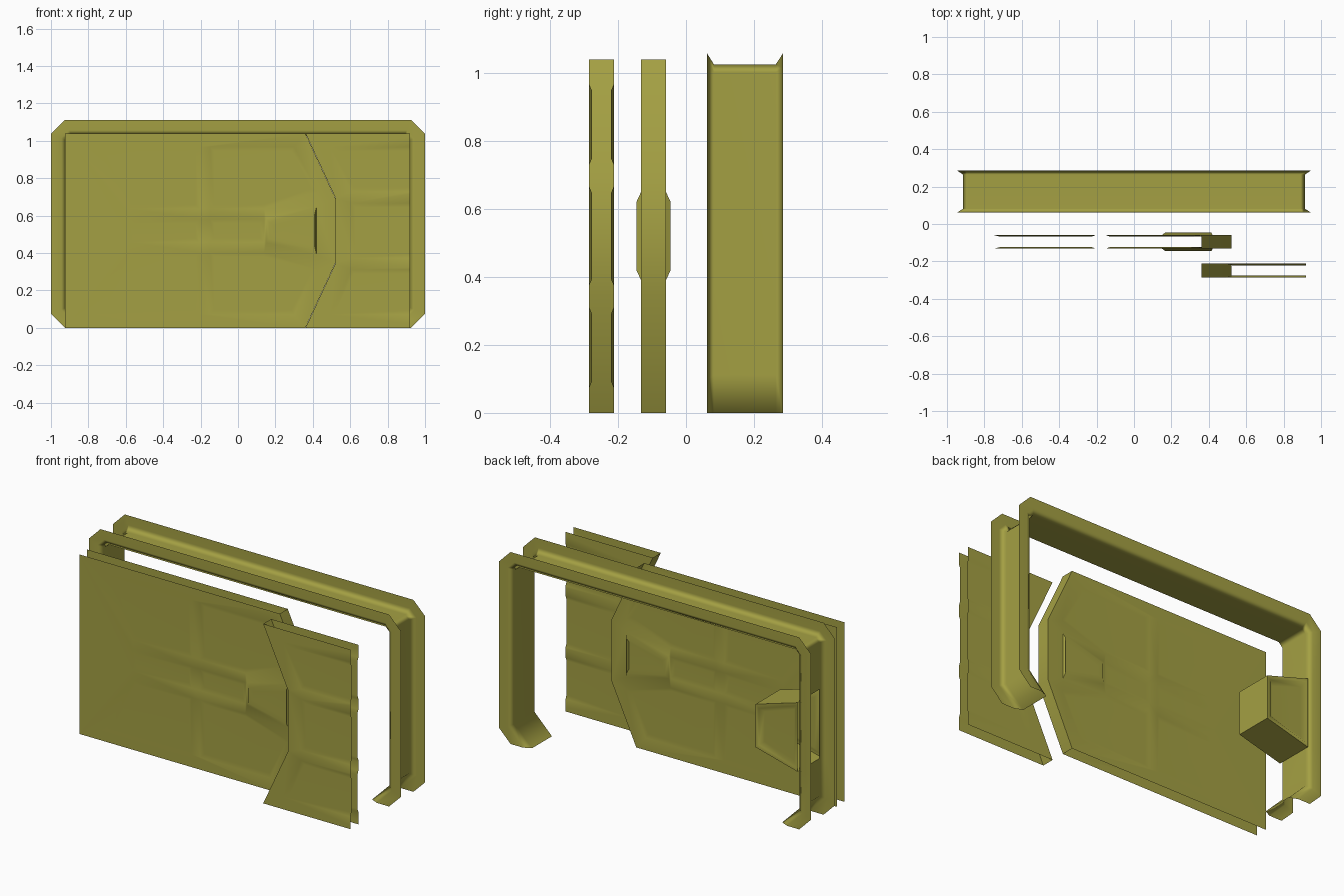
import bpy, bmesh
from math import radians
from mathutils import Vector

if "Cube" in bpy.data.objects:
    bpy.data.objects.remove(bpy.data.objects["Cube"])

MID = 0.52      # mirror height of the doors
TOP = 1.04      # door height

paint = bpy.data.materials.new("olive_paint")
paint.diffuse_color = (0.371, 0.351, 0.056, 1)
paint.use_nodes = True
paint.node_tree.nodes["Principled BSDF"].inputs["Base Color"].default_value = paint.diffuse_color


def finish(name, bm):
    me = bpy.data.meshes.new(name)
    bm.to_mesh(me)
    bm.free()
    me.materials.append(paint)
    me.shade_smooth()
    me.set_sharp_from_angle(angle=radians(62))
    ob = bpy.data.objects.new(name, me)
    bpy.context.collection.objects.link(ob)
    # keep the large faces flat, let the narrow slopes blend
    mod = ob.modifiers.new("flat_faces", "WEIGHTED_NORMAL")
    mod.weight = 80
    mod.keep_sharp = True
    return ob


def inset(poly, d):
    """Offset a counter-clockwise (x, z) polygon inwards."""
    out = []
    for i, p in enumerate(poly):
        p = Vector(p)
        e1 = (p - Vector(poly[i - 1])).normalized()
        e2 = (Vector(poly[(i + 1) % len(poly)]) - p).normalized()
        n1, n2 = Vector((-e1.y, e1.x)), Vector((-e2.y, e2.x))
        out.append(p + (n1 + n2) * d / (1 + n1.dot(n2)))
    return out


def flip_z(poly):
    return [(x, 2 * MID - z) for x, z in reversed(poly)]


def pressed_sheet(bm_all, outline, panels, y, s, clip):
    """Flat sheet facing s*y with stepped panels pressed into it."""
    bm = bmesh.new()

    def loop(poly, yy):
        return [bm.verts.new((p[0], yy, p[1])) for p in poly]

    def edges(vs):
        return [bm.edges.new((vs[i - 1], vs[i])) for i in range(len(vs))]

    boundary = edges(loop(outline, y))
    rims = []
    for poly, steps in panels:
        rims.append(loop(poly, y))
        boundary += edges(rims[-1])
    bmesh.ops.triangle_fill(bm, edges=boundary, use_beauty=True, normal=(0, s, 0))
    for (poly, steps), rim in zip(panels, rims):
        for shape, depth in steps:      # shape: inset distance or explicit polygon
            pts = shape if isinstance(shape, list) else inset(poly, shape)
            nxt = loop(pts, y - s * depth)
            for i in range(len(rim)):
                bm.faces.new((rim[i - 1], rim[i], nxt[i], nxt[i - 1]))
            rim = nxt
        bm.faces.new(rim)
    if clip:
        bmesh.ops.bisect_plane(bm, geom=bm.verts[:] + bm.edges[:] + bm.faces[:],
                               plane_co=(clip, 0, 0), plane_no=(1, 0, 0), clear_outer=True)
    bm.normal_update()
    for f in bm.faces:
        if f.normal.y * s < 0:
            f.normal_flip()
    tmp = bpy.data.meshes.new("tmp")
    bm.to_mesh(tmp)
    bm.free()
    bm_all.from_mesh(tmp)
    bpy.data.meshes.remove(tmp)


def slab(name, outline, panels, y0, y1, edge, clip=None):
    """Front and back sheets joined by a wall along one edge polyline."""
    bm = bmesh.new()
    pressed_sheet(bm, outline, panels, y0, -1, clip)
    pressed_sheet(bm, outline, panels, y1, 1, clip)
    rows = [[bm.verts.new((x, y, z)) for x, z in edge] for y in (y0, y1)]
    for i in range(len(edge) - 1):
        bm.faces.new((rows[0][i], rows[0][i + 1], rows[1][i + 1], rows[1][i]))
    bmesh.ops.remove_doubles(bm, verts=bm.verts[:], dist=0.0005)
    return finish(name, bm)


groove = [(0.022, 0.009)]

# left door: chevron closing edge, six pressed panels and a raised lock housing
chevron = [(0.36, TOP), (0.52, 0.695), (0.52, 0.345), (0.36, 0)]
outer_a = [(-0.75, 0.968), (-0.58, 0.637), (-0.205, 0.637), (-0.205, 0.968)]
outer_b = [(-0.15, 0.968), (-0.15, 0.637), (0.14, 0.637), (0.425, 0.728), (0.30, 0.968)]
mid_a = [(-0.58, 0.458), (-0.205, 0.458), (-0.205, 0.582), (-0.58, 0.582)]
mid_b = [(-0.15, 0.458), (0.14, 0.458), (0.14, 0.582), (-0.15, 0.582)]
housing = [(0.15, 0.455), (0.42, 0.39), (0.42, 0.65), (0.15, 0.585)]
lock = [([(0.167, 0.476), (0.414, 0.418), (0.414, 0.622), (0.167, 0.564)], -0.013),
        ([(0.19, 0.493), (0.408, 0.44), (0.408, 0.60), (0.19, 0.547)], 0.0)]
panels = [(p, groove) for p in (outer_a, flip_z(outer_a), outer_b, flip_z(outer_b), mid_a, mid_b)]
slab("left_door", [(-0.925, TOP), (-0.925, 0)] + chevron[::-1],
     panels + [(housing, lock)], -0.132, -0.059, chevron)

# right door: panels run off its outer edge, so it is trimmed there
edge = [(x + 0.001, z) for x, z in chevron]
upper = [(0.49, 0.968), (0.605, 0.728), (1.0, 0.728), (1.0, 0.968)]
middle = [(0.605, 0.373), (1.0, 0.373), (1.0, 0.667), (0.605, 0.667)]
slab("right_door", edge + [(1.1, 0), (1.1, TOP)],
     [(p, groove) for p in (upper, flip_z(upper), middle)],
     -0.285, -0.212, edge[::-1], clip=0.92)

# latch box: hollow wedge reaching inwards from the left post
Z0, Z1 = 0.33, 0.73
wedge = [(-0.913, Z1), (-0.645, 0.65), (-0.645, 0.40), (-0.913, Z0)]
recess = [(-0.905, 0.35), (-0.665, 0.42), (-0.665, 0.63), (-0.905, 0.71)]
slab("latch_box", wedge[::-1], [(recess, [(0.025, 0.018)])], 0.064, 0.283, wedge)


# frame: channel profile swept round the opening, mitred at 45 degree corners
def half_path(d):
    return [(0.925 - 1.414 * d, 0), (1 - d, 0.075 + 0.414 * d),
            (1 - d, 1.037 - 0.414 * d), (0.925 - 0.414 * d, 1.112 - d)]


profile = [(0, 0.062), (0.055, 0.062), (0.087, 0.082),
           (0.087, 0.264), (0.055, 0.285), (0, 0.285)]
bm = bmesh.new()
rows = []
for d, y in profile:
    half = half_path(d)
    left = [(-x, z) for x, z in half]
    left[2:2] = [(d - 1, Z0), (d - 1, Z1)]
    rows.append([bm.verts.new((x, y, z)) for x, z in left + half[::-1]])
for j in range(len(rows) - 1):
    for i in range(len(rows[0]) - 1):
        if i == 2 and j == 2:      # opening behind the latch box
            continue
        bm.faces.new((rows[j][i], rows[j + 1][i], rows[j + 1][i + 1], rows[j][i + 1]))
finish("door_frame", bm)
